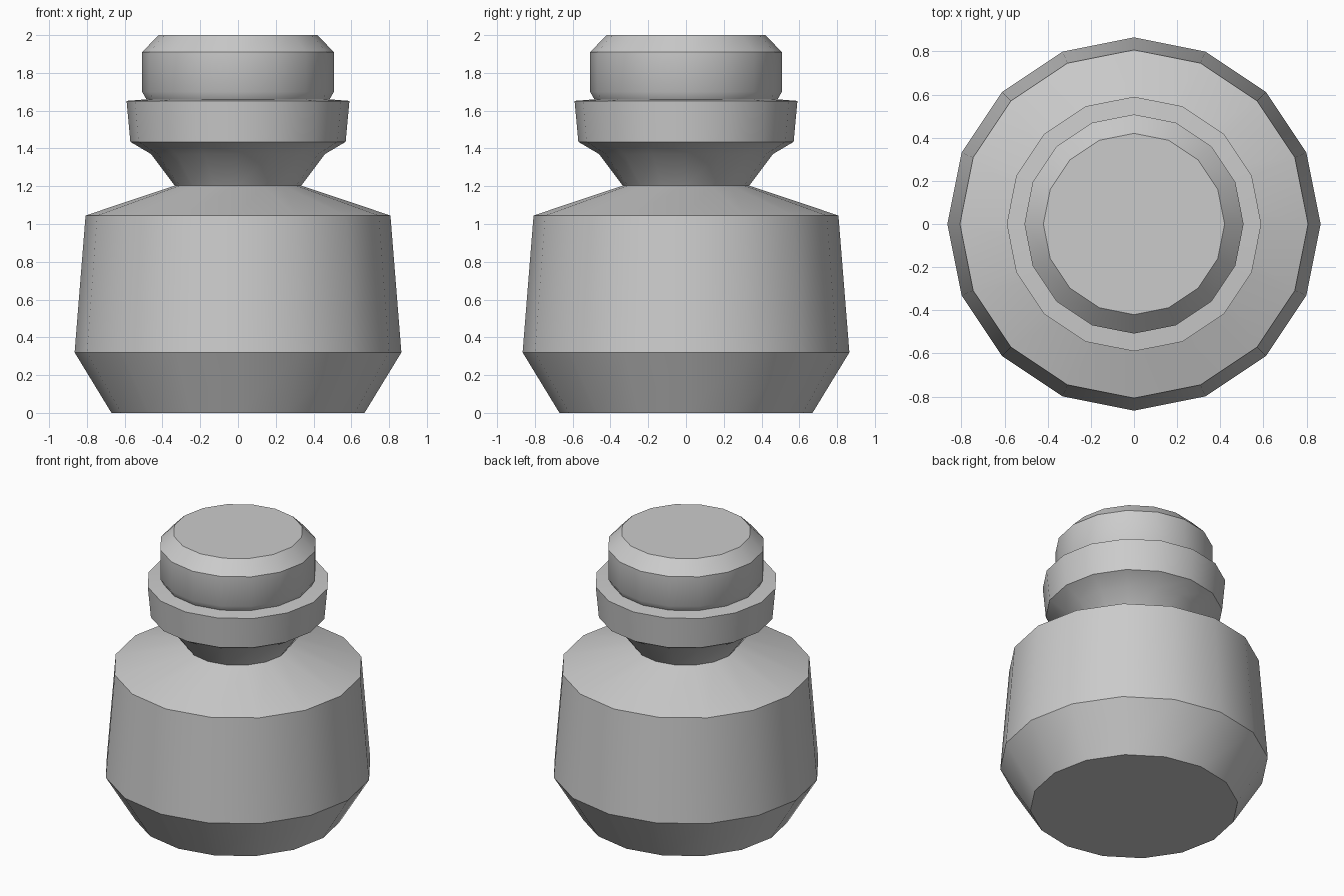
import bpy
import bmesh
from math import cos, sin, pi, radians

cube = bpy.data.objects.get("Cube")
if cube:
    bpy.data.objects.remove(cube, do_unlink=True)

SIDES = 16

grey = bpy.data.materials.new("plain_grey")
grey.use_nodes = True
colour = (0.6, 0.6, 0.6, 1)
grey.diffuse_color = colour
grey.node_tree.nodes["Principled BSDF"].inputs["Base Color"].default_value = colour

# Turned outline from base to top: (radius, height)
profile = [
    (0.67, 0.0),                              # base
    (0.865, 0.32), (0.807, 1.045),            # body
    (0.335, 1.203),                           # shoulder and neck
    (0.46, 1.37), (0.57, 1.435),              # flared underside of the collar
    (0.59, 1.652), (0.485, 1.66),             # collar
    (0.508, 1.70), (0.508, 1.91), (0.42, 2.0),  # stopper with bevelled rim
]


def turn(name, outline):
    """Revolve an outline round z and close both ends."""
    bm = bmesh.new()
    rings = []
    for radius, height in outline:
        rings.append([bm.verts.new((radius * cos(2 * pi * i / SIDES),
                                    radius * sin(2 * pi * i / SIDES), height))
                      for i in range(SIDES)])
    for low, high in zip(rings, rings[1:]):
        for i in range(SIDES):
            j = (i + 1) % SIDES
            bm.faces.new((low[i], low[j], high[j], high[i]))
    bm.faces.new(rings[0][::-1])
    bm.faces.new(rings[-1])
    mesh = bpy.data.meshes.new(name)
    bm.to_mesh(mesh)
    bm.free()
    mesh.materials.append(grey)
    obj = bpy.data.objects.new(name, mesh)
    bpy.context.collection.objects.link(obj)
    return obj


bottle = turn("stoppered_bottle", profile)

# Smooth round the sides, crisp at the rims
bpy.ops.object.select_all(action="DESELECT")
bottle.select_set(True)
bpy.context.view_layer.objects.active = bottle
bpy.ops.object.shade_smooth_by_angle(angle=radians(30))
